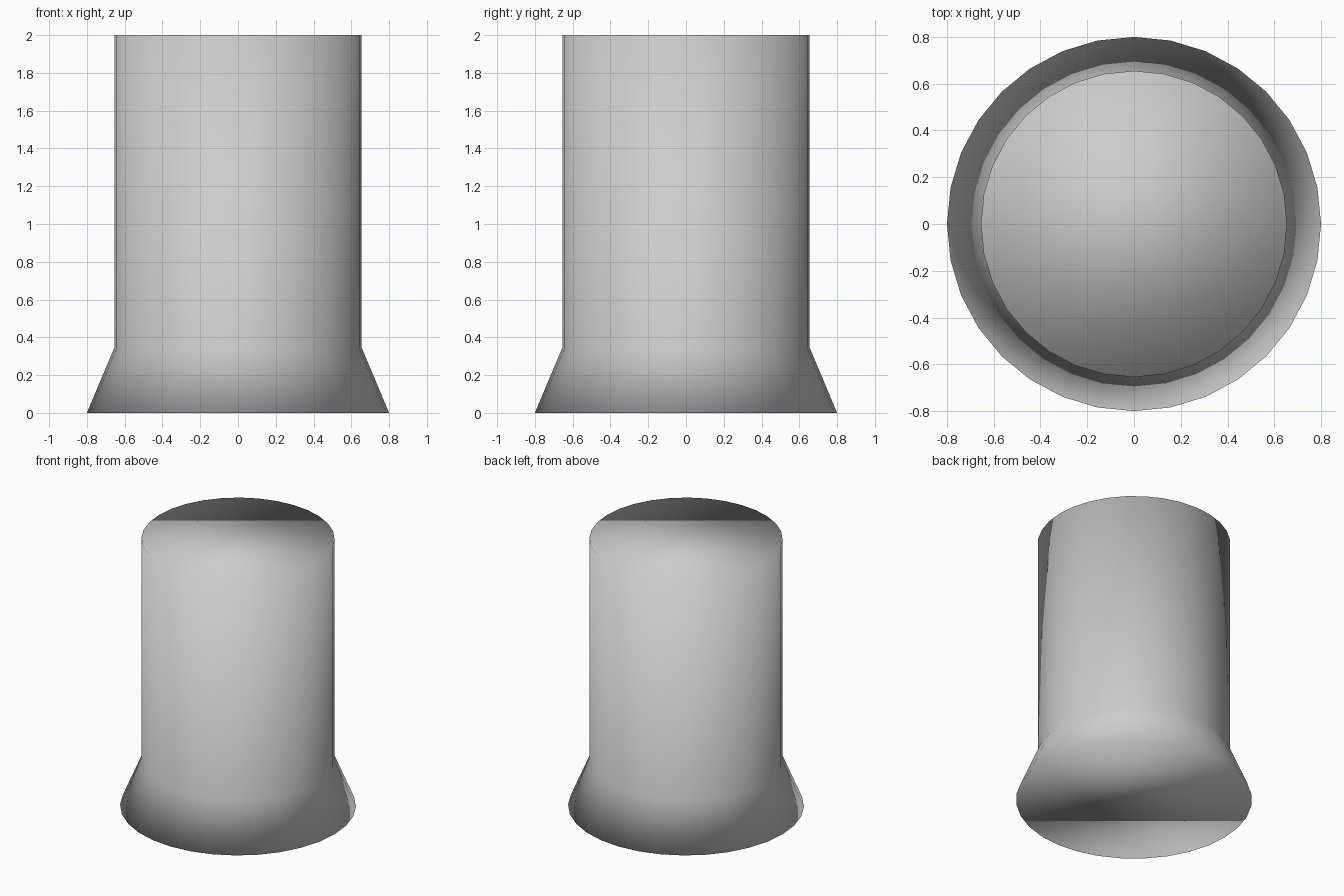
import bpy
import bmesh
from math import cos, sin, tau

if "Cube" in bpy.data.objects:
    bpy.data.objects.remove(bpy.data.objects["Cube"])

SIDES = 32
# (radius, height) profile: flared foot, then straight shaft
PROFILE = [(0.80, 0.0), (0.655, 0.345), (0.655, 2.0)]

bm = bmesh.new()
rings = [[bm.verts.new((r * cos(tau * i / SIDES), r * sin(tau * i / SIDES), z))
          for i in range(SIDES)] for r, z in PROFILE]

# side walls
for low, high in zip(rings, rings[1:]):
    for i in range(SIDES):
        j = (i + 1) % SIDES
        bm.faces.new((low[i], low[j], high[j], high[i]))

# end caps
bm.faces.new(rings[0][::-1])
bm.faces.new(rings[-1])

# smooth shading throughout, including across the rims
for f in bm.faces:
    f.smooth = True

mesh = bpy.data.meshes.new("flared_post")
bm.to_mesh(mesh)
bm.free()
bpy.context.collection.objects.link(bpy.data.objects.new("flared_post", mesh))
